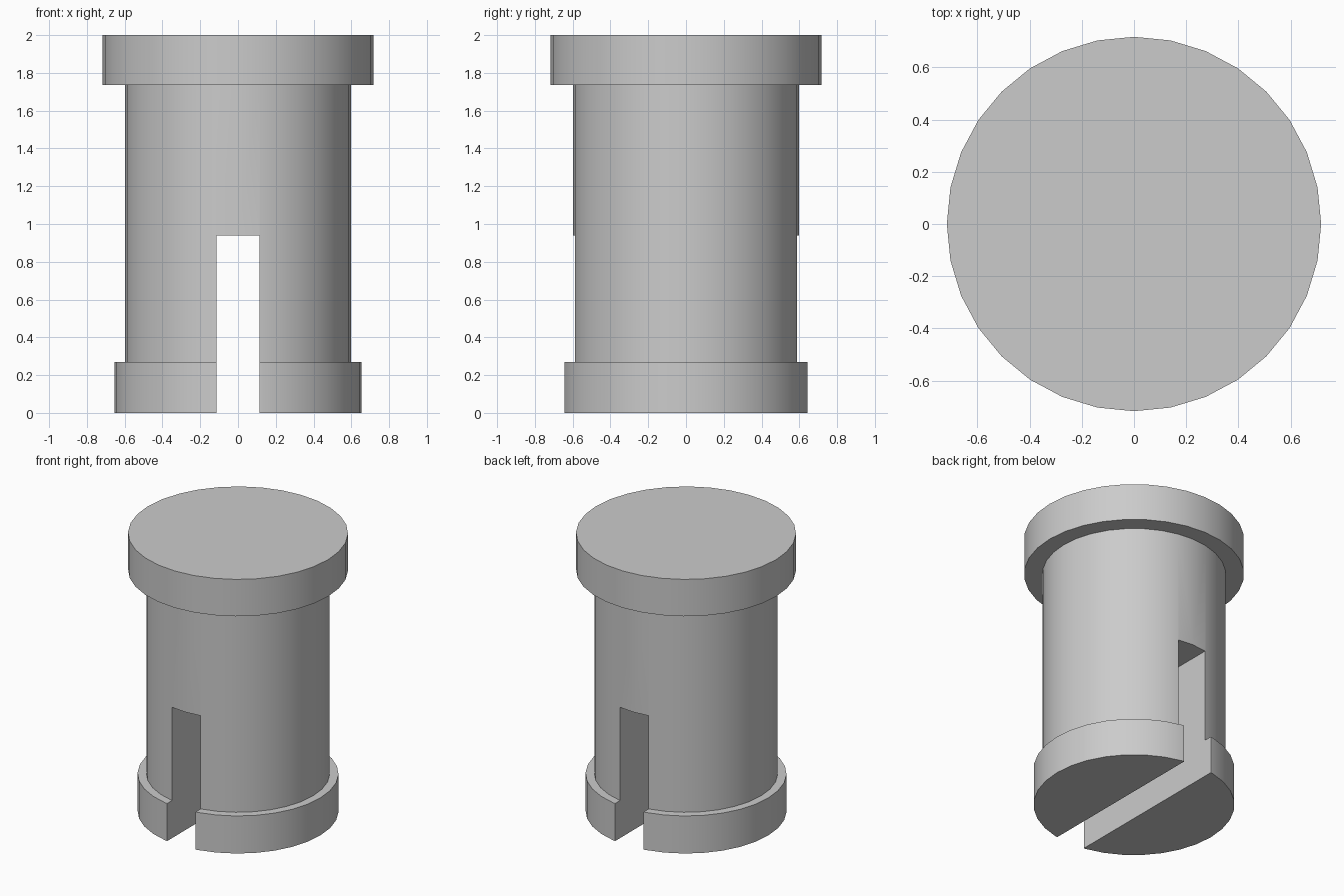
import bpy
import bmesh
import math

SEGMENTS = 32

if "Cube" in bpy.data.objects:
    bpy.data.objects.remove(bpy.data.objects["Cube"], do_unlink=True)

# Plain grey plastic
grey = bpy.data.materials.new("grey")
grey.use_nodes = True
grey.diffuse_color = (0.6, 0.6, 0.6, 1)
grey.node_tree.nodes["Principled BSDF"].inputs["Base Color"].default_value = (0.6, 0.6, 0.6, 1)


def lathe(name, profile):
    """Turn a (radius, height) profile into a closed solid with flat end caps."""
    bm = bmesh.new()
    rings = []
    for radius, z in profile:
        ring = []
        for i in range(SEGMENTS):
            a = math.tau * i / SEGMENTS
            ring.append(bm.verts.new((radius * math.cos(a), radius * math.sin(a), z)))
        rings.append(ring)
    for low, high in zip(rings, rings[1:]):
        for i in range(SEGMENTS):
            j = (i + 1) % SEGMENTS
            bm.faces.new((low[i], low[j], high[j], high[i]))
    bm.faces.new(rings[0][::-1])
    bm.faces.new(rings[-1])
    mesh = bpy.data.meshes.new(name)
    bm.to_mesh(mesh)
    bm.free()
    obj = bpy.data.objects.new(name, mesh)
    bpy.context.collection.objects.link(obj)
    mesh.materials.append(grey)
    return obj


# Shaft with a bottom rim and a wider flat head
pin = lathe("slotted_pin", [
    (0.655, 0), (0.655, 0.27), (0.598, 0.27),
    (0.598, 1.735), (0.717, 1.735), (0.717, 2),
])

# Slot running front to back through the lower half
bpy.ops.mesh.primitive_cube_add(size=1, location=(0, 0, 0.37))
slot = bpy.context.object
slot.name = "slot_cutter"
slot.scale = (0.226, 2, 1.14)
slot.data.materials.append(grey)
slot.hide_render = True
slot.hide_viewport = True

cut = pin.modifiers.new("slot", "BOOLEAN")
cut.operation = "DIFFERENCE"
cut.solver = "EXACT"
cut.object = slot

# Bake the cut, then smooth the round walls while keeping edges sharp
bpy.ops.object.select_all(action="DESELECT")
pin.select_set(True)
bpy.context.view_layer.objects.active = pin
bpy.ops.object.modifier_apply(modifier=cut.name)
bpy.data.objects.remove(slot, do_unlink=True)
bpy.ops.object.shade_smooth_by_angle(angle=math.radians(30))
